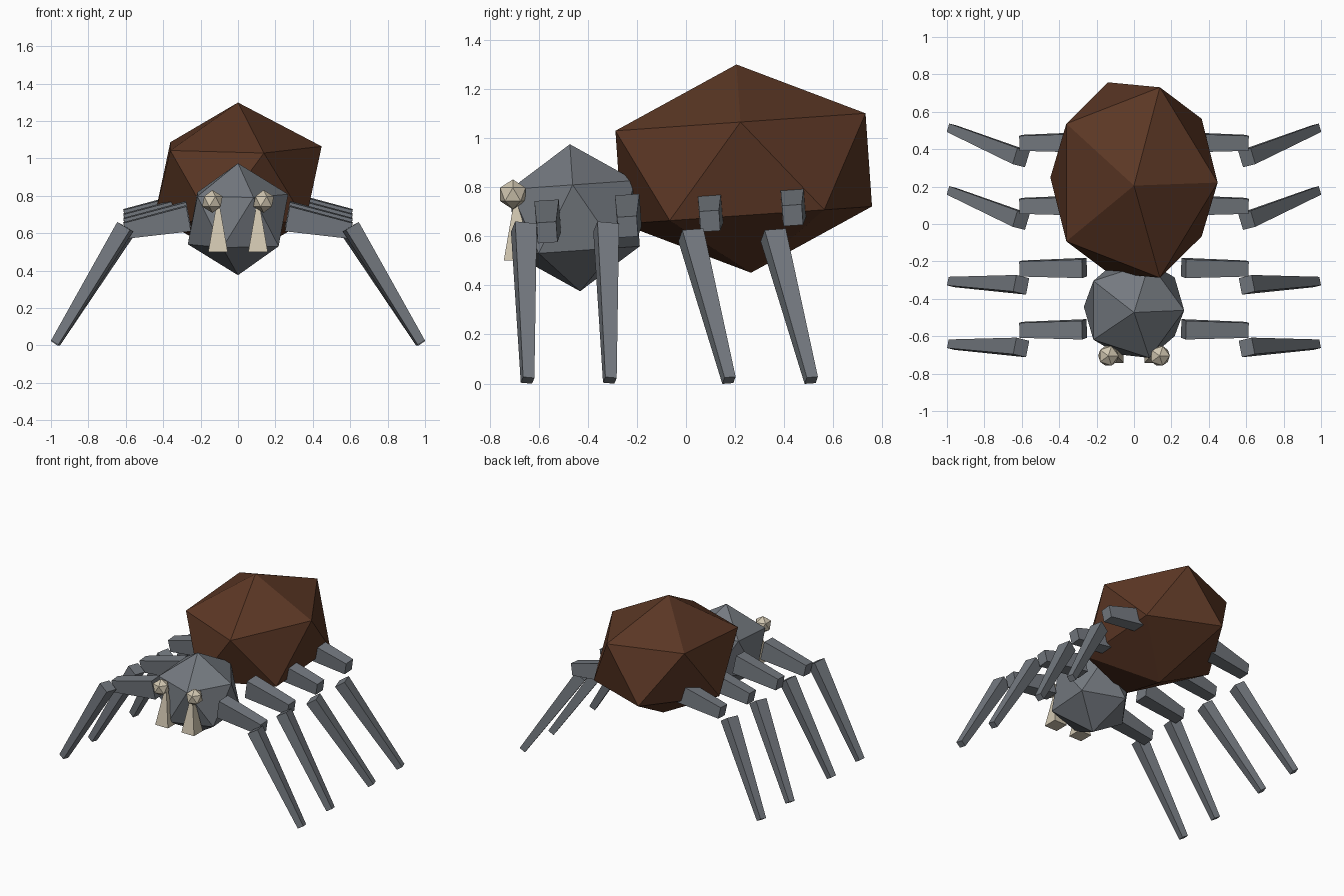
import bpy, bmesh, math
from mathutils import Vector

if "Cube" in bpy.data.objects:
    bpy.data.objects.remove(bpy.data.objects["Cube"], do_unlink=True)


def make_material(name, rgb):
    mat = bpy.data.materials.new(name)
    mat.use_nodes = True
    color = (*rgb, 1.0)
    mat.diffuse_color = color
    mat.node_tree.nodes["Principled BSDF"].inputs["Base Color"].default_value = color
    return mat


BROWN = make_material("brown", (0.105, 0.038, 0.018))
GREY = make_material("slate_grey", (0.175, 0.192, 0.215))
BONE = make_material("bone", (0.64, 0.57, 0.44))
TILT = math.radians(4)


def finish(obj, name, mat):
    obj.name = obj.data.name = name
    obj.data.materials.append(mat)


def ball(name, center, radii, mat, tilt=0.0):
    """Twenty-sided faceted ball."""
    bpy.ops.mesh.primitive_ico_sphere_add(subdivisions=1, radius=1, location=center,
                                          rotation=(tilt, 0, 0))
    obj = bpy.context.object
    obj.scale = radii
    finish(obj, name, mat)


def beam(name, start, end, size_a, size_b, side_hint, mat):
    """Tapered square bar between two points, each size being (width, height)."""
    start, end = Vector(start), Vector(end)
    axis = (end - start).normalized()
    side = Vector(side_hint)
    side = (side - axis * side.dot(axis)).normalized()
    up = axis.cross(side)
    bm = bmesh.new()
    for point, (w, h) in ((start, size_a), (end, size_b)):
        for a in (-0.5, 0.5):
            for b in (-0.5, 0.5):
                bm.verts.new(point + side * a * w + up * b * h)
    bmesh.ops.convex_hull(bm, input=bm.verts[:])
    bmesh.ops.dissolve_limit(bm, angle_limit=0.01, verts=bm.verts[:], edges=bm.edges[:])
    bmesh.ops.recalc_face_normals(bm, faces=bm.faces[:])
    mesh = bpy.data.meshes.new(name)
    bm.to_mesh(mesh)
    bm.free()
    obj = bpy.data.objects.new(name, mesh)
    bpy.context.collection.objects.link(obj)
    finish(obj, name, mat)


# Body
ball("abdomen", (0, 0.235, 0.875), (0.5, 0.6, 0.425), BROWN, TILT)
ball("head", (0, -0.452, 0.675), (0.3, 0.3, 0.3), GREY, TILT)

# Leg rows: name, hip y, knee y, knee z, foot y
LEGS = (
    ("front", -0.563, -0.66, 0.635, -0.645),
    ("mid_front", -0.235, -0.325, 0.635, -0.31),
    ("mid_rear", 0.1, 0.02, 0.605, 0.175),
    ("rear", 0.437, 0.355, 0.605, 0.51),
)

for side, s in (("left", 1), ("right", -1)):
    # Eye and fang
    ball(f"{side}_eye", (s * 0.137, -0.705, 0.77), (0.061,) * 3, BONE)
    bpy.ops.mesh.primitive_cone_add(vertices=4, radius1=0.0735, depth=0.3,
                                    location=(s * 0.107, -0.69, 0.65),
                                    rotation=(0, 0, math.radians(45)))
    finish(bpy.context.object, f"{side}_fang", BONE)

    # Legs, each a thigh and a separate shin
    for row, hip_y, knee_y, knee_z, foot_y in LEGS:
        rise = math.tan(TILT) * (hip_y + 0.563)
        beam(f"{side}_{row}_thigh", (s * 0.265, hip_y, 0.68 + rise),
             (s * 0.605, hip_y - 0.003, 0.615 + rise),
             (0.1, 0.135), (0.08, 0.085), (0, 1, math.tan(TILT)), GREY)
        beam(f"{side}_{row}_shin", (s * 0.603, knee_y, knee_z), (s * 0.976, foot_y, 0.013),
             (0.09, 0.082), (0.047, 0.046), (-s * 0.25, 1, 0), GREY)
